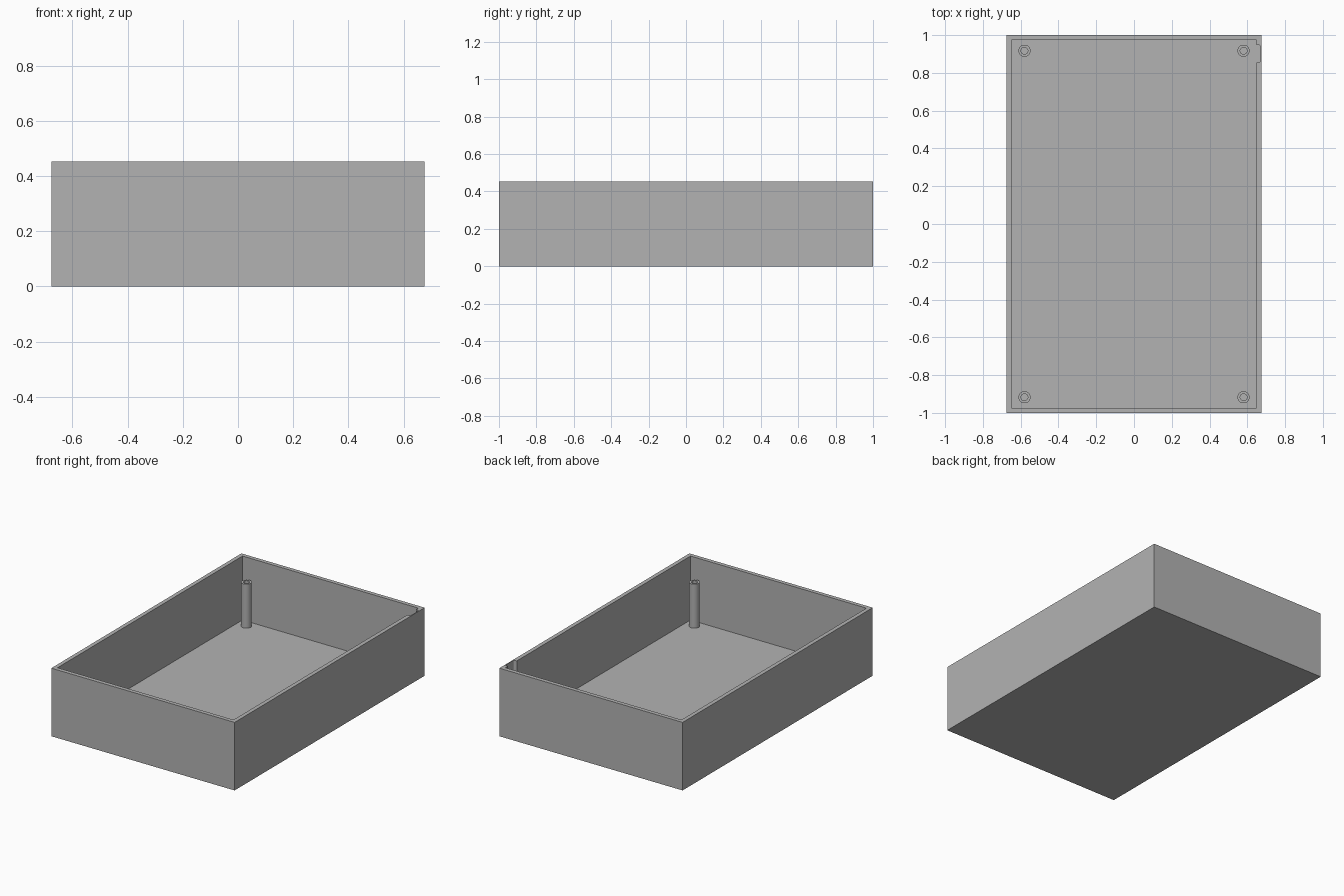
import bpy
import bmesh
import math
from mathutils import Matrix, Vector

cube = bpy.data.objects.get("Cube")
if cube:
    bpy.data.objects.remove(cube, do_unlink=True)

WIDTH, LENGTH, HEIGHT = 1.35, 2.0, 0.453
WALL = 0.027
POST_TOP = 0.32

grey = bpy.data.materials.new("plain grey")
grey.use_nodes = True
grey.diffuse_color = (0.45, 0.45, 0.45, 1)
grey.node_tree.nodes["Principled BSDF"].inputs["Base Color"].default_value = grey.diffuse_color


def add_object(name, bm):
    bmesh.ops.recalc_face_normals(bm, faces=bm.faces)
    mesh = bpy.data.meshes.new(name)
    bm.to_mesh(mesh)
    bm.free()
    mesh.materials.append(grey)
    obj = bpy.data.objects.new(name, mesh)
    bpy.context.collection.objects.link(obj)
    return obj


def box(name, low, high, corner=0):
    """Box between two corners, with optionally rounded upright edges."""
    low, high = Vector(low), Vector(high)
    bm = bmesh.new()
    place = Matrix.Translation((low + high) / 2) @ Matrix.Diagonal((*(high - low), 1))
    bmesh.ops.create_cube(bm, size=1, matrix=place)
    if corner:
        upright = [e for e in bm.edges
                   if abs(e.verts[0].co.z - e.verts[1].co.z) > 0.1]
        bmesh.ops.bevel(bm, geom=upright, offset=corner, segments=4,
                        profile=0.5, affect='EDGES')
    return add_object(name, bm)


def cut(target, cutter):
    mod = target.modifiers.new(cutter.name, 'BOOLEAN')
    mod.operation = 'DIFFERENCE'
    mod.solver = 'EXACT'
    mod.object = cutter
    cutter.hide_render = True
    cutter.hide_set(True)


# Open tray: outer block with its cavity and a shallow recess in the side wall
x, y = WIDTH / 2, LENGTH / 2
tray = box("tray", (-x, -y, 0), (x, y, HEIGHT))
cavity = box("cavity_cutter", (WALL - x, WALL - y, WALL),
             (x - WALL, y - WALL, HEIGHT + 0.1))
recess = box("recess_cutter", (x - 0.08, 0.855, WALL),
             (x - 0.006, 0.948, HEIGHT + 0.1), corner=0.01)
cut(tray, cavity)
cut(tray, recess)


# Hollow screw posts in the four corners
def screw_post(name, px, py):
    profile = [(0.032, WALL - 0.005), (0.032, POST_TOP), (0.018, POST_TOP), (0.018, WALL + 0.002)]
    bm = bmesh.new()
    verts = [bm.verts.new((r, 0, z)) for r, z in profile]
    edges = [bm.edges.new(pair) for pair in zip(verts, verts[1:])]
    bmesh.ops.spin(bm, geom=verts + edges, cent=(0, 0, 0), axis=(0, 0, 1),
                   angle=math.tau, steps=32)
    bmesh.ops.remove_doubles(bm, verts=bm.verts, dist=0.0001)
    bmesh.ops.holes_fill(bm, edges=[e for e in bm.edges if e.is_boundary])
    post = add_object(name, bm)
    post.location = (px, py, 0)
    bpy.ops.object.select_all(action='DESELECT')
    post.select_set(True)
    bpy.context.view_layer.objects.active = post
    bpy.ops.object.shade_smooth_by_angle(angle=math.radians(30))


for side, sx in (("left", 1), ("right", -1)):
    for end, sy in (("front", -1), ("back", 1)):
        screw_post(f"{end}_{side}_screw_post", sx * 0.58, sy * 0.917)
